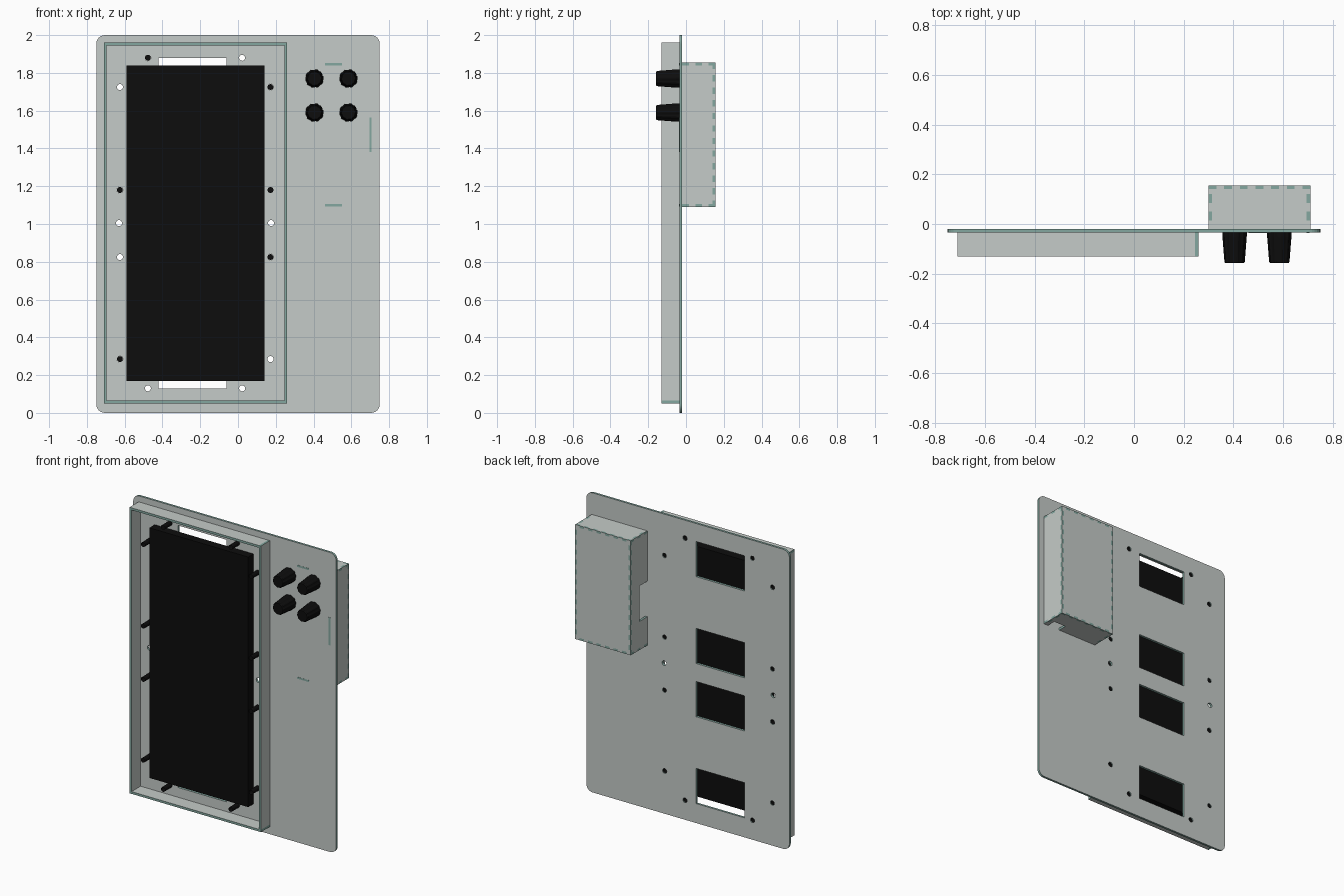
import bpy, bmesh
from math import sin, cos, pi
from mathutils import Vector

if "Cube" in bpy.data.objects:
    bpy.data.objects.remove(bpy.data.objects["Cube"])


def material(name, color):
    m = bpy.data.materials.new(name)
    m.use_nodes = True
    m.diffuse_color = (*color, 1)
    m.node_tree.nodes["Principled BSDF"].inputs["Base Color"].default_value = (*color, 1)
    return m


FACE = material("pale grey sheet", (0.56, 0.60, 0.58))
EDGE = material("green cut edge", (0.23, 0.39, 0.35))
BLACK = material("black plastic", (0.004, 0.004, 0.004))
T = 0.015                      # sheet thickness
BACK, FRONT = -0.02, -0.035    # main panel surfaces


def add_object(name, bm, mats):
    mesh = bpy.data.meshes.new(name)
    bm.to_mesh(mesh)
    bm.free()
    for m in mats:
        mesh.materials.append(m)
    obj = bpy.data.objects.new(name, mesh)
    bpy.context.collection.objects.link(obj)
    return obj


def sheet(name, loops, axis, low, thick=T):
    """Cut sheet: outline plus holes, thickened along an axis, with tinted edges."""
    curve = bpy.data.curves.new(name, 'CURVE')
    curve.dimensions = '2D'
    curve.fill_mode = 'BOTH'
    curve.extrude = thick / 2
    for loop in loops:
        s = curve.splines.new('POLY')
        s.points.add(len(loop) - 1)
        s.use_cyclic_u = True
        for p, (u, v) in zip(s.points, loop):
            p.co = (u, v, 0, 1)
    temp = bpy.data.objects.new(name + " outline", curve)
    bpy.context.collection.objects.link(temp)
    deps = bpy.context.evaluated_depsgraph_get()
    mesh = bpy.data.meshes.new_from_object(temp.evaluated_get(deps))
    bm = bmesh.new()
    bm.from_mesh(mesh)
    bpy.data.objects.remove(temp)
    bpy.data.curves.remove(curve)
    bpy.data.meshes.remove(mesh)
    bmesh.ops.remove_doubles(bm, verts=bm.verts, dist=1e-5)
    for vert in bm.verts:
        u, v, w = vert.co
        w += low + thick / 2
        vert.co = [(w, u, v), (u, w, v), (u, v, w)][axis]
    bmesh.ops.recalc_face_normals(bm, faces=bm.faces)
    bm.normal_update()
    for f in bm.faces:
        f.material_index = int(abs(f.normal[axis]) < 0.5)
        f.smooth = False
    return add_object(name, bm, [FACE, EDGE])


def block(name, lo, hi, mat):
    bm = bmesh.new()
    bmesh.ops.create_cube(bm, size=1)
    for v in bm.verts:
        v.co = [a + (b - a) * (c + 0.5) for a, b, c in zip(lo, hi, v.co)]
    return add_object(name, bm, [mat])


def rect(u0, v0, u1, v1):
    return [(u0, v0), (u1, v0), (u1, v1), (u0, v1)]


def circle(u, v, r, n=16, start=0.0, sweep=2 * pi):
    return [(u + r * cos(start + sweep * i / n), v + r * sin(start + sweep * i / n))
            for i in range(n)]


def rounded(u0, v0, u1, v1, r):
    pts = []
    corners = [(u1 - r, v1 - r), (u0 + r, v1 - r), (u0 + r, v0 + r), (u1 - r, v0 + r)]
    for k, (u, v) in enumerate(corners):
        pts += circle(u, v, r, 7, k * pi / 2, pi / 2 * 7 / 6)
    return pts


# Edge styles: lists of (end fraction, inset)
FLAT = [(1, 0)]


def fingers(n, phase):
    return [((k + 1) / n, T * ((k + phase) % 2)) for k in range(n)]


def notch(a, b, depth):
    return [(a, 0), (b, depth), (1, 0)]


def jointed(u0, v0, u1, v1, sides):
    """Rectangle whose bottom, right, top and left sides follow edge styles."""
    corners = [Vector(c) for c in rect(u0, v0, u1, v1)]
    pts = []
    for i, steps in enumerate(sides):
        a, b = corners[i], corners[(i + 1) % 4]
        d = (b - a).normalized()
        n = Vector((-d.y, d.x))
        pts.append(a + n * steps[0][1] + d * sides[i - 1][-1][1])
        for (f, inset), (_, after) in zip(steps, steps[1:]):
            pts += [a.lerp(b, f) + n * inset, a.lerp(b, f) + n * after]
    return pts


# Main panel with windows and fixing holes
side_rows = (1.725, 1.18, 0.825, 0.285)
fixings = [(x, z) for z in side_rows for x in (-0.625, 0.172)]
fixings += [(x, z) for z in (1.88, 0.13) for x in (-0.477, 0.022)]
spare_holes = [(x, 1.005) for x in (-0.63, 0.175)]
windows = [rect(-0.42, z, -0.06, z + 0.235) for z in (0.13, 0.71, 1.065, 1.645)]
holes = [circle(x, z, 0.016) for x, z in fixings + spare_holes]
sheet("main_panel", [rounded(-0.75, 0, 0.75, 2, 0.045)] + windows + holes, 1, FRONT)

# Display frame: four overlapping walls
L, R, B, U, FY = -0.71, 0.26, 0.05, 1.96, -0.13
sheet("frame_left_wall", [rect(FY, B, FRONT, U - T)], 0, L)
sheet("frame_right_wall", [rect(FY, B + T, FRONT, U)], 0, R - T)
sheet("frame_top_wall", [rect(L, FY, R - T, FRONT)], 2, U - T)
sheet("frame_bottom_wall", [rect(L + T, FY, R, FRONT)], 2, B)

# Display slab and its standoffs, alternately screws and open tubes
block("display", (-0.59, -0.092, 0.17), (0.14, FRONT - 0.001, 1.84), BLACK)
open_tubes = [(-0.625, 1.725), (-0.625, 0.825), (0.172, 0.285),
              (0.022, 1.88), (-0.477, 0.13), (0.022, 0.13)]
for i, (x, z) in enumerate(fixings):
    bm = bmesh.new()
    rings = [[bm.verts.new((u, y, v)) for u, v in circle(x, z, 0.0155)]
             for y in (-0.11, BACK - 0.004)]
    for k in range(16):
        j = (k + 1) % 16
        bm.faces.new((rings[0][k], rings[0][j], rings[1][j], rings[1][k]))
    if (x, z) not in open_tubes:
        bm.faces.new(rings[0])
        bm.faces.new(rings[1][::-1])
    bmesh.ops.recalc_face_normals(bm, faces=bm.faces)
    add_object(f"standoff_{i + 1}", bm, [BLACK])

# Fluted control knobs
for i, (x, z) in enumerate((x, z) for z in (1.77, 1.59) for x in (0.405, 0.585)):
    bm = bmesh.new()
    rings = []
    for y, r in ((FRONT, 0.049), (-0.05, 0.049), (-0.152, 0.041), (-0.158, 0.037)):
        ring = []
        for k in range(40):
            rr = r * (0.94 if k % 4 > 1 else 1)
            a = 2 * pi * k / 40
            ring.append(bm.verts.new((x + rr * cos(a), y, z + rr * sin(a))))
        rings.append(ring)
    for low, high in zip(rings, rings[1:]):
        for k in range(40):
            j = (k + 1) % 40
            bm.faces.new((low[k], low[j], high[j], high[k]))
    bm.faces.new(rings[0])
    bm.faces.new(rings[-1])
    bmesh.ops.recalc_face_normals(bm, faces=bm.faces)
    add_object(f"knob_{i + 1}", bm, [BLACK])

# Finger-jointed rear box
X0, X1, Y1, Z0, Z1 = 0.30, 0.71, 0.155, 1.09, 1.855
NX, NY, NZ = 13, 5, 23
sheet("box_back", [jointed(X0, Z0, X1, Z1, [fingers(NX, 0), fingers(NZ, 0)] * 2)],
      1, Y1 - T)
for name, z, front in (("box_top", Z1 - T, FLAT), ("box_bottom", Z0, notch(0.7, 0.92, 0.06))):
    sheet(name, [jointed(X0, BACK, X1, Y1,
          [front, fingers(NY, 0), fingers(NX, 1), fingers(NY, 0)])], 2, z)
for name, x, front in (("box_outer_wall", X1 - T, FLAT),
                       ("box_inner_wall", X0, notch(0.44, 0.75, 0.08))):
    sheet(name, [jointed(BACK, Z0, Y1, Z1,
          [fingers(NY, 1), fingers(NZ, 1), fingers(NY, 1), front])], 0, x)

# Box tabs showing through the main panel
tabs = {"top_tab": (0.46, Z1 - T, 0.55, Z1 - 0.003),
        "bottom_tab": (0.46, Z0 + 0.003, 0.55, Z0 + T),
        "outer_tab": (X1 - T, 1.38, X1 - 0.003, 1.565)}
for name, (u0, v0, u1, v1) in tabs.items():
    block(name, (u0, FRONT - 0.001, v0), (u1, BACK, v1), EDGE)
